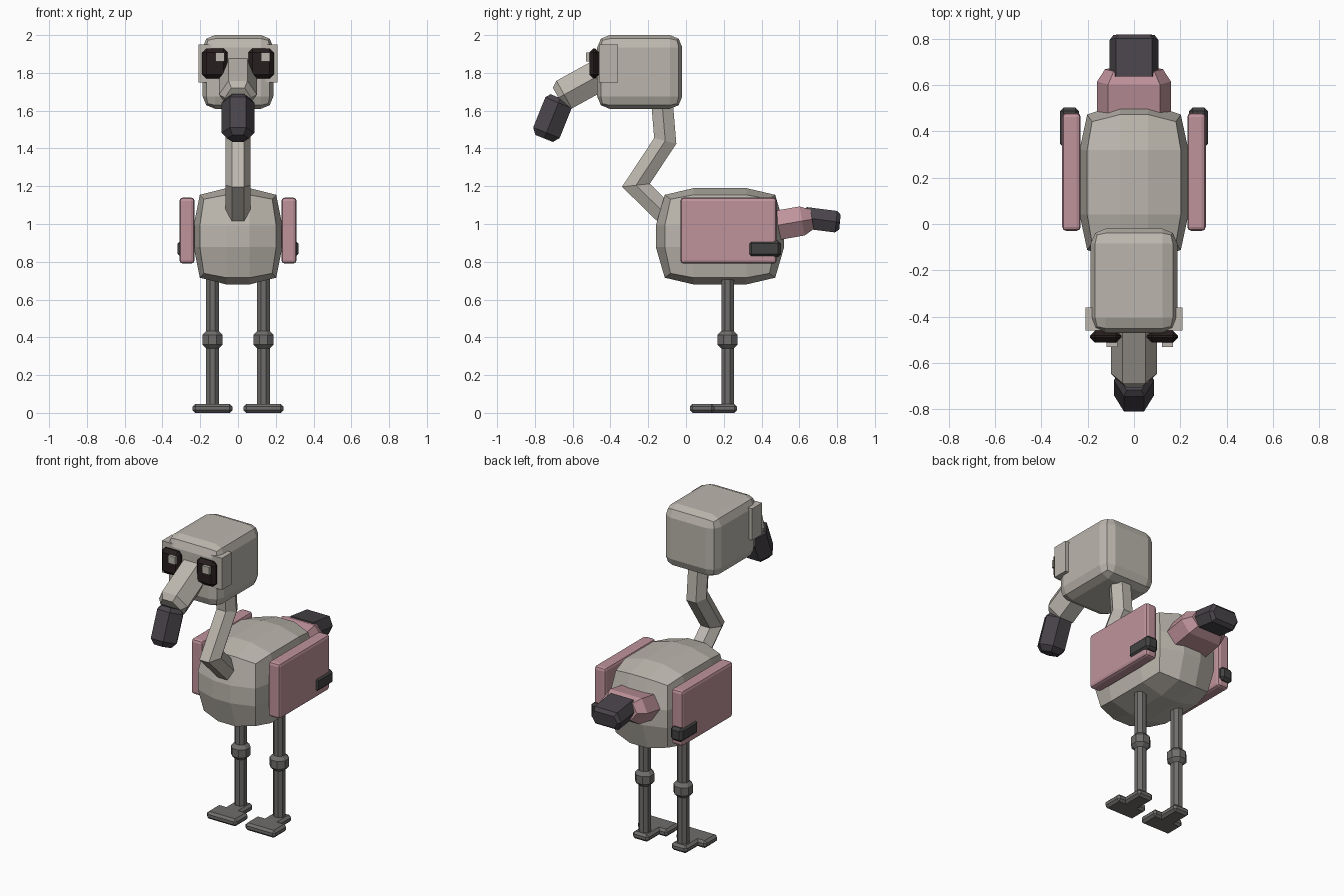
import bpy, bmesh, math
from mathutils import Vector, Matrix

cube = bpy.data.objects.get("Cube")
if cube:
    bpy.data.objects.remove(cube, do_unlink=True)


def material(name, rgb):
    m = bpy.data.materials.new(name)
    m.use_nodes = True
    m.diffuse_color = (*rgb, 1)
    m.node_tree.nodes["Principled BSDF"].inputs["Base Color"].default_value = (*rgb, 1)
    return m


GREY = material("warm grey", (0.50, 0.47, 0.42))
PINK = material("dusty pink", (0.52, 0.29, 0.33))
DARK = material("beak charcoal", (0.065, 0.057, 0.068))
TIP = material("wing tip charcoal", (0.055, 0.055, 0.055))
LEG = material("leg grey", (0.16, 0.155, 0.15))
EYE = material("eye black", (0.02, 0.013, 0.013))


def finish(bm, name, mat):
    bmesh.ops.recalc_face_normals(bm, faces=bm.faces)
    mesh = bpy.data.meshes.new(name)
    bm.to_mesh(mesh)
    bm.free()
    mesh.materials.append(mat)
    ob = bpy.data.objects.new(name, mesh)
    bpy.context.collection.objects.link(ob)
    return ob


def box(name, mat, xs, ys, zs, bevel=0, segments=1):
    """Bevelled box given by its extents on each axis."""
    lo, hi = map(Vector, zip(xs, ys, zs))
    bm = bmesh.new()
    bmesh.ops.create_cube(bm, size=1)
    for v in bm.verts:
        v.co = (lo + hi) / 2 + v.co * (hi - lo)
    if bevel:
        bmesh.ops.bevel(bm, geom=bm.edges[:], offset=bevel, segments=segments,
                        profile=0.5, affect='EDGES')
    return finish(bm, name, mat)


def tube(name, mat, path, x=0, sides=6, square=None):
    """Faceted tube through (y, z, x radius, height radius) stations, mitred at bends.
    square moves the upper and lower corners of a six-sided section outward."""
    bm = bmesh.new()
    pts = [Vector((x, p[0], p[1])) for p in path]
    rings = []
    for i, p in enumerate(pts):
        a = (p - pts[i - 1]).normalized() if i else None
        b = (pts[i + 1] - p).normalized() if i < len(pts) - 1 else None
        t = ((a or b) + (b or a)).normalized()
        miter = 1 / max(0.5, t.dot(a or b))
        n = t.cross(Vector((1, 0, 0)))
        ring = []
        for k in range(sides):
            ang = 2 * math.pi * (k + (0.5 if sides == 8 else 0)) / sides
            c, s = math.cos(ang), math.sin(ang)
            if square and abs(s) > 0.1:
                c = math.copysign(square, c)
            ring.append(bm.verts.new(p + Vector((c * path[i][2], 0, 0)) + n * s * path[i][3] * miter))
        rings.append(ring)
    for r, q in zip(rings, rings[1:]):
        for k in range(sides):
            j = (k + 1) % sides
            bm.faces.new((r[k], r[j], q[j], q[k]))
    bm.faces.new(rings[0])
    bm.faces.new(rings[-1])
    return finish(bm, name, mat)


# Body: cube with three faces per side, edges and corners pulled in
bm = bmesh.new()
bmesh.ops.create_cube(bm, size=2)
bmesh.ops.subdivide_edges(bm, edges=bm.edges[:], cuts=2, use_grid_fill=True)
half, inner = (0.235, 0.34, 0.255), (0.26, 0.41, 0.22)
for v in bm.verts:
    outer = [abs(c) > 0.9 for c in v.co]
    pull = (1, 1, 0.86, 0.77)[sum(outer)]
    v.co = Vector([math.copysign(h * (pull if o else i), c)
                   for c, o, h, i in zip(v.co, outer, half, inner)]) + Vector((0, 0.18, 0.935))
finish(bm, "body", GREY)

# Neck
tube("neck", GREY, [(y, z, 0.066, 0.066) for y, z in
                    ((-0.04, 0.985), (-0.265, 1.205), (-0.11, 1.44), (-0.13, 1.68))])

# Head and face
box("head", GREY, (-0.187, 0.187), (-0.47, -0.02), (1.61, 2.0), 0.065, 2)
box("face_mask", GREY, (-0.21, 0.21), (-0.46, -0.36), (1.75, 1.95))
for side, s in (("left", 1), ("right", -1)):
    box(side + "_eye", EYE, sorted((s * 0.055, s * 0.19)), (-0.512, -0.46), (1.77, 1.93), 0.022)
    cx = 0.025 + s * 0.12
    box(side + "_eye_glint", GREY, (cx - 0.024, cx + 0.024), (-0.53, -0.49), (1.86, 1.908))

# Beak
tube("beak_base", GREY, [(-0.42, 1.809, 0.1, 0.097), (-0.645, 1.685, 0.1, 0.097),
                         (-0.675, 1.668, 0.07, 0.07)])
tube("beak_tip", DARK, [(-0.665, 1.665, 0.065, 0.065), (-0.675, 1.642, 0.087, 0.087),
                        (-0.739, 1.483, 0.087, 0.087), (-0.751, 1.453, 0.058, 0.058)])

# Tail
tube("tail", PINK, [(0.36, 0.972, 0.16, 0.09), (0.615, 1.016, 0.16, 0.09),
                    (0.668, 1.025, 0.125, 0.06)], square=0.7)
tube("tail_tip", DARK, [(0.63, 1.033, 0.105, 0.066), (0.795, 1.012, 0.105, 0.066),
                        (0.815, 1.01, 0.09, 0.045)], square=0.75)

# Wings, legs and feet
for side, s in (("left", 1), ("right", -1)):
    def span(a, b):
        return sorted((s * a, s * b))
    box(side + "_wing", PINK, span(0.23, 0.31), (-0.03, 0.48), (0.79, 1.14), 0.018, 2)
    box(side + "_wing_tip", TIP, span(0.237, 0.32), (0.33, 0.503), (0.825, 0.912), 0.016)
    x = s * 0.135
    tube(side + "_leg", LEG, [(0.22, 0.03, 0.036, 0.036), (0.22, 0.78, 0.036, 0.036)], x, 8)
    tube(side + "_knee", LEG, [(0.22, z, r, r) for z, r in
                               ((0.34, 0.036), (0.362, 0.058), (0.412, 0.058), (0.434, 0.036))], x, 8)
    box(side + "_toes", LEG, span(0.03, 0.24), (0.02, 0.15), (0, 0.047), 0.014)
    box(side + "_heel", LEG, span(0.08, 0.19), (0.12, 0.27), (0, 0.047), 0.014)
